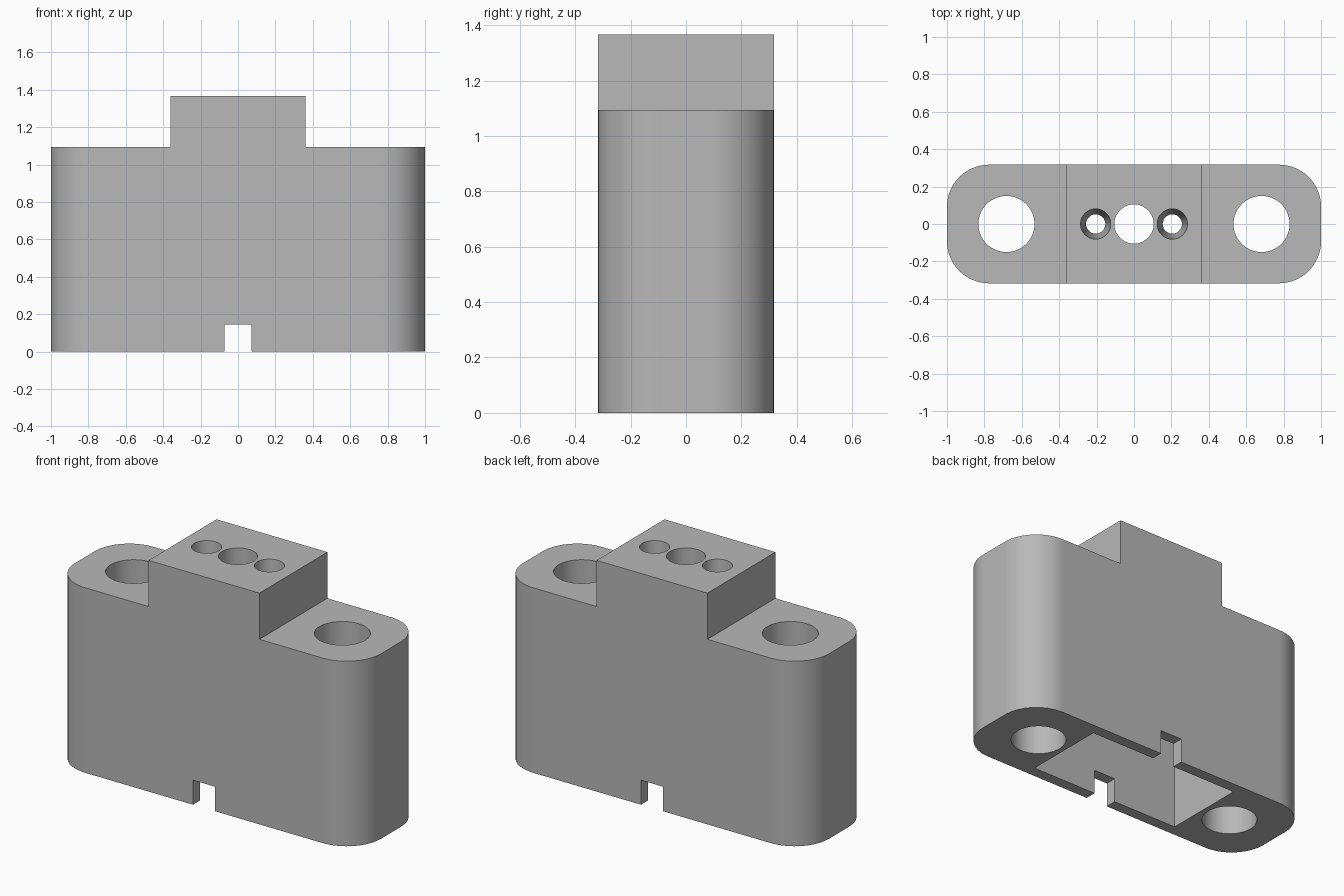
import bpy
import bmesh
import math

cube = bpy.data.objects.get("Cube")
if cube:
    bpy.data.objects.remove(cube, do_unlink=True)

# Main sizes
HALF_Y = 0.317
SHOULDER = 1.093
TOP = 1.366
BLOCK_X = 0.362
CORNER = 0.225
POCKET_TOP = 0.91

grey = bpy.data.materials.new("plain_grey")
grey.use_nodes = True
grey.diffuse_color = (0.48, 0.48, 0.48, 1)
grey.node_tree.nodes["Principled BSDF"].inputs["Base Color"].default_value = grey.diffuse_color


def new_object(name, bm):
    bmesh.ops.recalc_face_normals(bm, faces=bm.faces)
    mesh = bpy.data.meshes.new(name)
    bm.to_mesh(mesh)
    bm.free()
    mesh.materials.append(grey)
    obj = bpy.data.objects.new(name, mesh)
    bpy.context.collection.objects.link(obj)
    return obj


def box_cutter(name, half_x, half_y, z0, z1):
    bm = bmesh.new()
    bmesh.ops.create_cube(bm, size=2)
    for v in bm.verts:
        v.co.x *= half_x
        v.co.y *= half_y
        v.co.z = z1 if v.co.z > 0 else z0
    return new_object(name, bm)


def round_cutter(name, x, r_low, r_high, z0, z1):
    bm = bmesh.new()
    bmesh.ops.create_cone(bm, cap_ends=True, segments=64,
                          radius1=r_low, radius2=r_high, depth=z1 - z0)
    bmesh.ops.translate(bm, verts=bm.verts, vec=(x, 0, (z0 + z1) / 2))
    return new_object(name, bm)


# Stepped body: half profile mirrored, extruded front to back
half = [(1, 0), (1, SHOULDER), (BLOCK_X, SHOULDER), (BLOCK_X, TOP)]
outline = half + [(-x, z) for x, z in reversed(half)]
bm = bmesh.new()
face = bm.faces.new([bm.verts.new((x, -HALF_Y, z)) for x, z in outline])
swept = bmesh.ops.extrude_face_region(bm, geom=[face])
moved = [v for v in swept["geom"] if isinstance(v, bmesh.types.BMVert)]
bmesh.ops.translate(bm, verts=moved, vec=(0, 2 * HALF_Y, 0))

# Rounded upright corners at both ends
uprights = [e for e in bm.edges if all(abs(v.co.x) > 0.99 for v in e.verts)
            and abs(e.verts[0].co.z - e.verts[1].co.z) > 0.5]
bmesh.ops.bevel(bm, geom=uprights, offset=CORNER, segments=16,
                profile=0.5, affect="EDGES")
body = new_object("stepped_housing", bm)

# Underside pocket, cable notch and vertical holes
cutters = [
    box_cutter("pocket_cutter", 0.5, 0.25, -0.1, POCKET_TOP),
    box_cutter("notch_cutter", 0.072, 0.5, -0.2, 0.145),
    round_cutter("centre_hole_cutter", 0, 0.105, 0.105, POCKET_TOP - 0.1, TOP + 0.1),
]
for side, label in ((1, "left"), (-1, "right")):
    cutters.append(round_cutter(label + "_bolt_hole_cutter", side * 0.682,
                                0.15, 0.15, -0.3, TOP + 0.2))
    cutters.append(round_cutter(label + "_tapered_hole_cutter", side * 0.205,
                                0.051, 0.081, POCKET_TOP - 0.01, TOP + 0.005))

bpy.context.view_layer.objects.active = body
for cutter in cutters:
    mod = body.modifiers.new(cutter.name, "BOOLEAN")
    mod.operation = "DIFFERENCE"
    mod.solver = "EXACT"
    mod.object = cutter
    bpy.ops.object.modifier_apply(modifier=mod.name)
    bpy.data.objects.remove(cutter, do_unlink=True)

# Smooth curves, crisp edges
bpy.ops.object.select_all(action="DESELECT")
body.select_set(True)
bpy.ops.object.shade_smooth_by_angle(angle=math.radians(30))
weighted = body.modifiers.new("even_shading", "WEIGHTED_NORMAL")
weighted.keep_sharp = True
